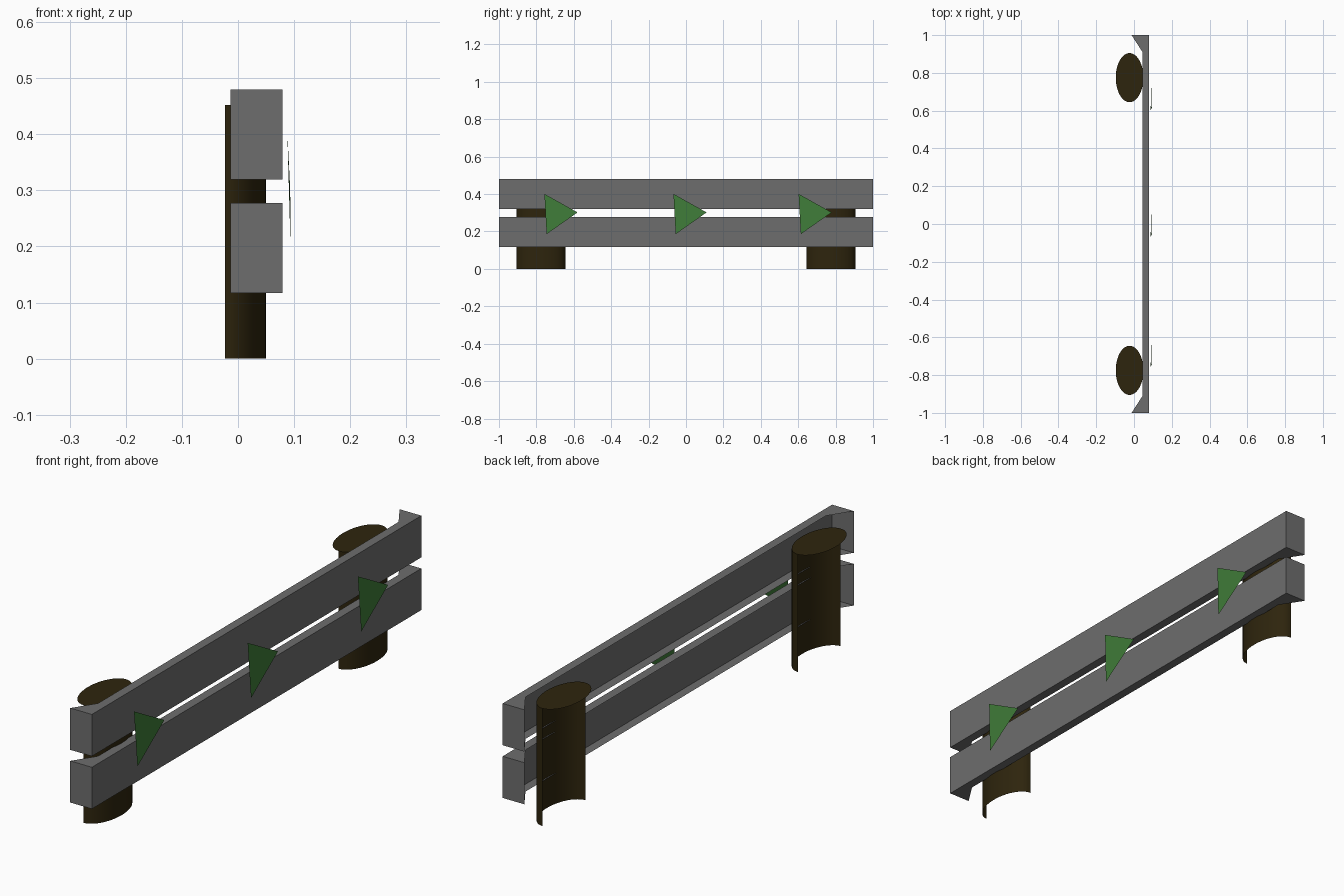
import bpy, bmesh, math

if "Cube" in bpy.data.objects:
    bpy.data.objects.remove(bpy.data.objects["Cube"])


def material(name, rgb):
    m = bpy.data.materials.new(name)
    m.diffuse_color = (*rgb, 1)
    m.use_nodes = True
    m.node_tree.nodes["Principled BSDF"].inputs["Base Color"].default_value = m.diffuse_color
    return m


def add_object(name, bm, mat):
    mesh = bpy.data.meshes.new(name)
    bm.to_mesh(mesh)
    bm.free()
    mesh.materials.append(mat)
    ob = bpy.data.objects.new(name, mesh)
    bpy.context.collection.objects.link(ob)
    return ob


steel = material("steel_grey", (0.155, 0.155, 0.155))
wood = material("dark_brown", (0.027, 0.018, 0.004))
green = material("marker_green", (0.05, 0.2, 0.04))

# Rails: open-backed sheet channels; flanges widen to meet the end plates
PROFILE = [(-0.013, -1), (0.079, -1), (0.079, 1), (-0.013, 1),
           (0.044, 0.912), (0.044, -0.912)]


def rail(name, z0, z1):
    bm = bmesh.new()
    low = [bm.verts.new((x, y, z0)) for x, y in PROFILE]
    top = [bm.verts.new((x, y, z1)) for x, y in PROFILE]
    bm.faces.new(low[::-1])
    bm.faces.new(top)
    for i in range(3):  # end plate, front plate, end plate
        bm.faces.new((low[i], low[i + 1], top[i + 1], top[i]))
    add_object(name, bm, steel)


rail("lower_rail", 0.117, 0.277)
rail("upper_rail", 0.3195, 0.48)


# Posts: open-backed elliptical half shell with a full elliptical cap
def post(name, cy, n=48, cx=-0.0235, rx=0.073, ry=0.13, h=0.452):
    bm = bmesh.new()
    top = [bm.verts.new((cx + rx * math.cos(a), cy + ry * math.sin(a), h))
           for a in (math.tau * i / n - math.pi / 2 for i in range(n))]
    bm.faces.new(top)
    low = [bm.verts.new((v.co.x, v.co.y, 0)) for v in top[:n // 2 + 1]]
    for i in range(n // 2):
        f = bm.faces.new((low[i], low[i + 1], top[i + 1], top[i]))
        f.smooth = True
    ob = add_object(name, bm, wood)
    ob.data.set_sharp_from_angle(angle=math.radians(40))


post("left_post", -0.775)
post("right_post", 0.775)

# Triangular direction markers in front of the rails
for i, y in enumerate((-0.757, -0.067, 0.602)):
    bm = bmesh.new()
    tri = [(0.088, y, 0.401), (0.094, y + 0.012, 0.186), (0.093, y + 0.177, 0.302)]
    bm.faces.new([bm.verts.new(p) for p in tri])
    add_object(f"arrow_marker_{i + 1}", bm, green)
